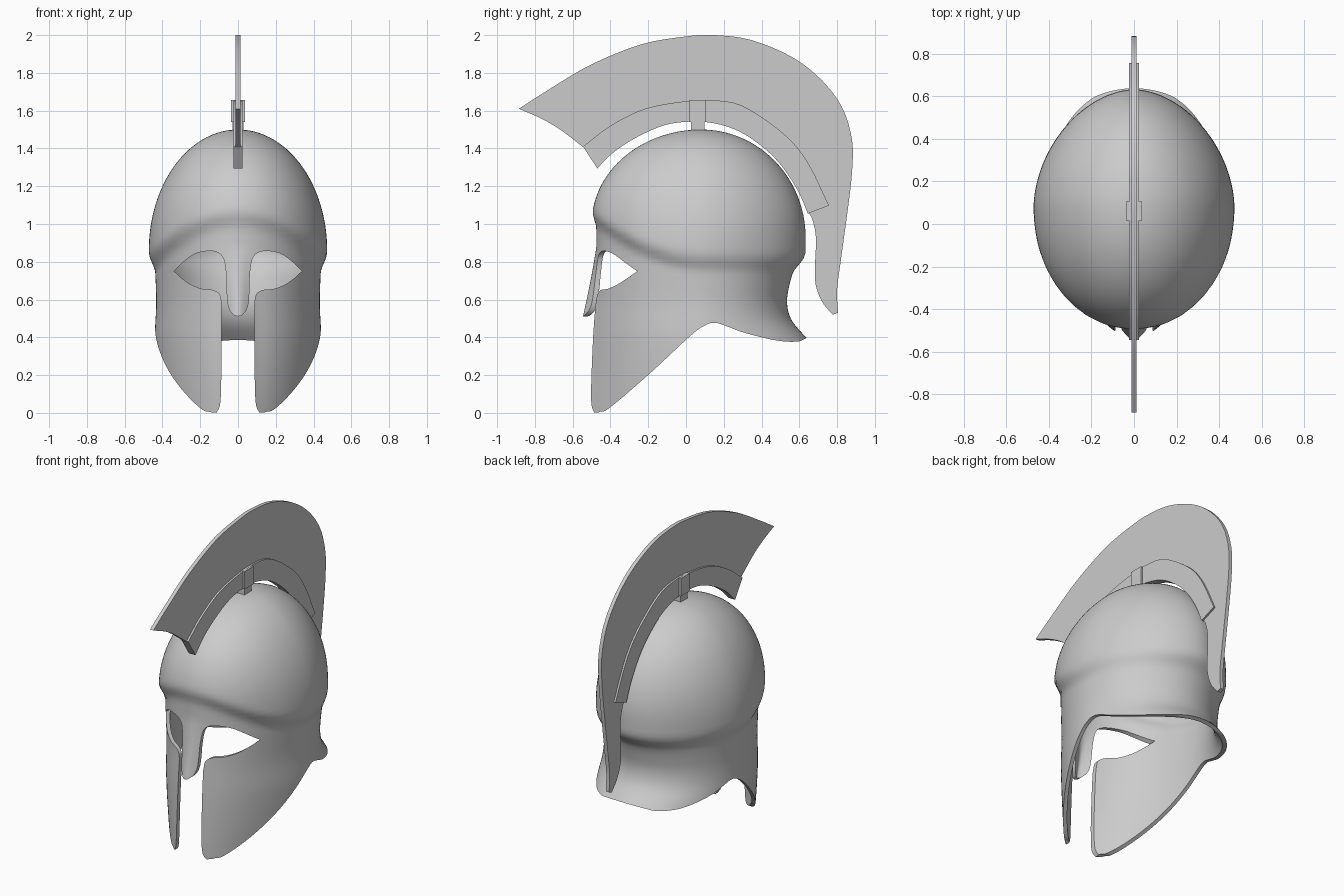
import bpy, bmesh, math
from mathutils import Vector

if "Cube" in bpy.data.objects:
    bpy.data.objects.remove(bpy.data.objects["Cube"])


def lerp_keys(keys, t):
    """Smooth curve through (position, value) keys."""
    if t <= keys[0][0]:
        return keys[0][1]
    if t >= keys[-1][0]:
        return keys[-1][1]
    i = max(k for k in range(len(keys) - 1) if keys[k][0] <= t)

    def slope(k):
        a, b = keys[max(k - 1, 0)], keys[min(k + 1, len(keys) - 1)]
        return (b[1] - a[1]) / (b[0] - a[0])
    (x0, y0), (x1, y1) = keys[i], keys[i + 1]
    h = x1 - x0
    u = (t - x0) / h
    return ((2*u**3 - 3*u**2 + 1) * y0 + (u**3 - 2*u**2 + u) * h * slope(i)
            + (3*u**2 - 2*u**3) * y1 + (u**3 - u**2) * h * slope(i + 1))


def smooth(pts, n=6):
    """Catmull-Rom curve through 2D points."""
    p = [Vector(q) for q in pts]
    p = [2 * p[0] - p[1]] + p + [2 * p[-1] - p[-2]]
    out = []
    for i in range(1, len(p) - 2):
        a, b, c, d = p[i - 1:i + 3]
        for k in range(n):
            t = k / n
            out.append(0.5 * (2*b + (c - a)*t + (2*a - 5*b + 4*c - d)*t*t
                              + (3*b - a - 3*c + d)*t**3))
    return out + [p[-2]]


def smoothstep(a, b, v):
    t = min(max((v - a) / (b - a), 0), 1)
    return t * t * (3 - 2 * t)


def mesh_object(name, bm, angle=35):
    bmesh.ops.recalc_face_normals(bm, faces=bm.faces)
    me = bpy.data.meshes.new(name)
    bm.to_mesh(me)
    bm.free()
    ob = bpy.data.objects.new(name, me)
    bpy.context.collection.objects.link(ob)
    finish(ob, angle)
    return ob


def finish(ob, angle):
    bpy.ops.object.select_all(action='DESELECT')
    ob.select_set(True)
    bpy.context.view_layer.objects.active = ob
    bpy.ops.object.shade_smooth_by_angle(angle=math.radians(angle))


def prism(name, outline, lo, hi, axis):
    """Extrude a (horizontal, z) outline along x or y."""
    bm = bmesh.new()
    place = (lambda p, d: (d, p[0], p[1])) if axis == 'x' else (lambda p, d: (p[0], d, p[1]))
    ends = [[bm.verts.new(place(p, d)) for p in outline] for d in (lo, hi)]
    n = len(outline)
    for e in ends:
        bm.faces.new(e)
    for i in range(n):
        j = (i + 1) % n
        bm.faces.new((ends[0][i], ends[0][j], ends[1][j], ends[1][i]))
    return mesh_object(name, bm)


# Helmet shell: a dome blended into a narrower skirt along the brow line
YC = 0.08
SKIRT_W = [(0, .41), (.2, .43), (.4, .44), (.58, .433), (.75, .438), (1.1, .45)]
SKIRT_F = [(0, -.535), (.4, -.505), (.64, -.485), (.85, -.475), (1.1, -.475)]
SKIRT_B = [(.33, .70), (.40, .635), (.49, .56), (.58, .535), (.68, .548), (.8, .58), (1.1, .6)]


def dome(z, zc):
    s = min(max((z - zc) / (1.5 - zc), 0), 1)
    return math.sqrt(1 - s * s)


def shell_point(a, z):
    sx, cy = math.sin(a), -math.cos(a)          # a = 0 is the front
    front = cy < 0
    yb = YC + .57 * cy
    brow = .80 + .24 * max((.1 - yb) / .6, 0) ** 2
    s = smoothstep(brow - .06, brow + .05, z)
    w = s * .472 * dome(z, .86) + (1 - s) * lerp_keys(SKIRT_W, z)
    if front:
        d = s * .58 * dome(z, 1.0) + (1 - s) * (YC - lerp_keys(SKIRT_F, z))
        p = s * 2.05 + (1 - s) * (1.6 + .3 * min(z / .8, 1))
    else:
        d = s * .553 * dome(z, .93) + (1 - s) * (lerp_keys(SKIRT_B, z) - YC)
        p = s * 1.82 + (1 - s) * 1.95
    x = w * math.copysign(abs(sx) ** (2 / p), sx)
    y = YC + d * math.copysign(abs(cy) ** (2 / p), cy)
    if front and z < .88:                       # projecting nose guard
        y -= .05 * min((.88 - z) / .37, 1) * math.exp(-(x / .06) ** 2)
    return x, y, z


SEG = 120
levels = [-.04 + .86 * i / 40 for i in range(40)]
levels += [.82 + .68 * math.sin(math.pi / 2 * i / 36) for i in range(36)]
bm = bmesh.new()
rows = [[bm.verts.new(shell_point(2 * math.pi * i / SEG, z)) for i in range(SEG)] for z in levels]
for r0, r1 in zip(rows, rows[1:]):
    for i in range(SEG):
        j = (i + 1) % SEG
        bm.faces.new((r0[i], r0[j], r1[j], r1[i]))
top = bm.verts.new((0, YC, 1.5))
for i in range(SEG):
    bm.faces.new((rows[-1][i], rows[-1][(i + 1) % SEG], top))
helmet = mesh_object("helmet_shell", bm)

# Cutter for the lower rim, seen from the side
rim = smooth([(-.8, 0), (-.5, .001), (-.455, .006), (-.40, .03), (-.19, .21), (.02, .405),
              (.10, .463), (.155, .477), (.22, .457), (.31, .424), (.47, .385),
              (.58, .377), (.635, .395), (.85, .5)])
rim_cutter = prism("rim_cutter", rim + [Vector((.85, -.4)), Vector((-.8, -.4))], -1, 1, 'x')

# Cutter for the eyes and face slot, seen from the front
half = [Vector((.15, -.2))]
half += smooth([(.135, -.02), (.108, .01), (.093, .06), (.088, .2)], 4)
half += smooth([(.086, .57), (.095, .625), (.13, .65), (.19, .657), (.25, .68), (.30, .715), (.338, .75)], 5)
half += smooth([(.338, .75), (.285, .802), (.235, .838), (.19, .853), (.14, .857), (.10, .845),
                (.075, .81), (.063, .73), (.058, .60), (.045, .545), (.02, .517), (0, .511)], 5)[1:]
face = half + [Vector((-p.x, p.y)) for p in reversed(half[:-1])]
face_cutter = prism("face_cutter", face, -1, 0, 'y')

bpy.context.view_layer.objects.active = helmet
mod = helmet.modifiers.new("thickness", 'SOLIDIFY')
mod.thickness, mod.offset = .024, -1
for c in (rim_cutter, face_cutter):
    m = helmet.modifiers.new("cut", 'BOOLEAN')
    m.operation, m.solver, m.object = 'DIFFERENCE', 'EXACT', c
bpy.context.view_layer.update()
mesh = bpy.data.meshes.new_from_object(helmet.evaluated_get(bpy.context.evaluated_depsgraph_get()))
helmet.modifiers.clear()
helmet.data = mesh
for c in (rim_cutter, face_cutter):
    bpy.data.objects.remove(c)
finish(helmet, 35)

# Crest holder: curved bar above the dome
outer = smooth([(-.545, 1.41), (-.40, 1.52), (-.217, 1.61), (0, 1.65), (.153, 1.655),
                (.31, 1.62), (.52, 1.475), (.645, 1.325), (.757, 1.098)])
inner = smooth([(.645, 1.055), (.59, 1.18), (.50, 1.315), (.39, 1.42), (.26, 1.50), (.10, 1.54),
                (-.085, 1.53), (-.24, 1.47), (-.376, 1.385), (-.47, 1.295)])
prism("crest_holder", outer + inner, -.024, .024, 'x')

# Crest plume: thin plate with a trailing tail
plume = smooth([(-.885, 1.61), (-.745, 1.70), (-.51, 1.84), (-.24, 1.95), (0, 1.993), (.15, 2.0),
                (.34, 1.975), (.55, 1.89), (.71, 1.77), (.825, 1.62), (.878, 1.45), (.88, 1.29),
                (.857, 1.08), (.82, .81), (.80, .65), (.805, .53)])
plume += smooth([(.777, .52), (.72, .59), (.683, .705), (.688, .92), (.67, 1.02), (.65, 1.06)])
plume += [p + Vector((.0, .012)) for p in inner[3:-3]]
plume += smooth([(-.535, 1.40), (-.667, 1.50), (-.77, 1.56), (-.885, 1.61)])[:-1]
prism("crest_plume", plume, -.012, .012, 'x')

# Clip and post that carry the crest
prism("crest_clip", [(.016, 1.54), (.106, 1.54), (.106, 1.656), (.016, 1.656)], -.037, .037, 'x')
prism("crest_post", [(.026, 1.46), (.098, 1.46), (.098, 1.55), (.026, 1.55)], -.03, .03, 'x')
